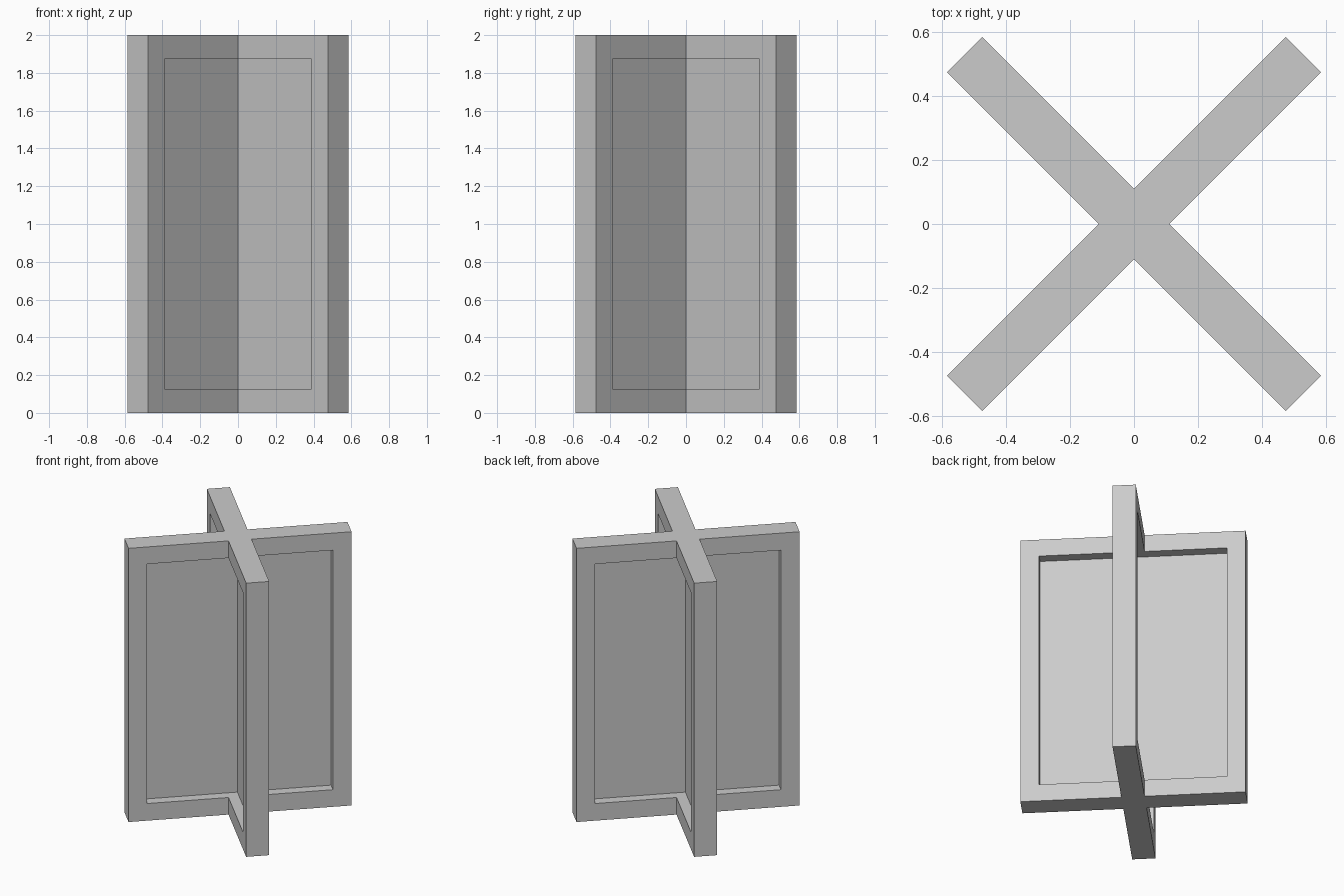
import bpy
from math import radians

if "Cube" in bpy.data.objects:
    bpy.data.objects.remove(bpy.data.objects["Cube"])

WIDTH, THICK, HEIGHT, RAIL = 1.5, 0.155, 2.0, 0.125


def slab(name, width, thick, height, angle):
    """Upright box centred on the vertical axis at mid height."""
    bpy.ops.mesh.primitive_cube_add(size=1, location=(0, 0, HEIGHT / 2))
    ob = bpy.context.object
    ob.name = name
    ob.scale = (width, thick, height)
    bpy.ops.object.transform_apply(location=False, rotation=False, scale=True)
    ob.rotation_euler.z = radians(angle)
    return ob


def boolean(target, other, operation):
    mod = target.modifiers.new(operation.title(), 'BOOLEAN')
    mod.operation = operation
    mod.solver = 'EXACT'
    mod.object = other
    bpy.context.view_layer.objects.active = target
    bpy.ops.object.modifier_apply(modifier=mod.name)
    bpy.data.objects.remove(other, do_unlink=True)


# Crossed door leaves merged into one frame
frame = slab("door_frame", WIDTH, THICK, HEIGHT, 45)
boolean(frame, slab("second_leaf", WIDTH, THICK, HEIGHT, -45), 'UNION')

# Window openings through each leaf
for angle in (45, -45):
    cutter = slab("opening_cutter", WIDTH - 2 * RAIL, THICK * 1.5,
                  HEIGHT - 2 * RAIL, angle)
    boolean(frame, cutter, 'DIFFERENCE')

# Thin panes in the middle of each leaf, tucked slightly into the frame
for name, angle in (("pane_a", 45), ("pane_b", -45)):
    slab(name, WIDTH - 2 * RAIL + 0.02, 0.01, HEIGHT - 2 * RAIL + 0.02, angle)
